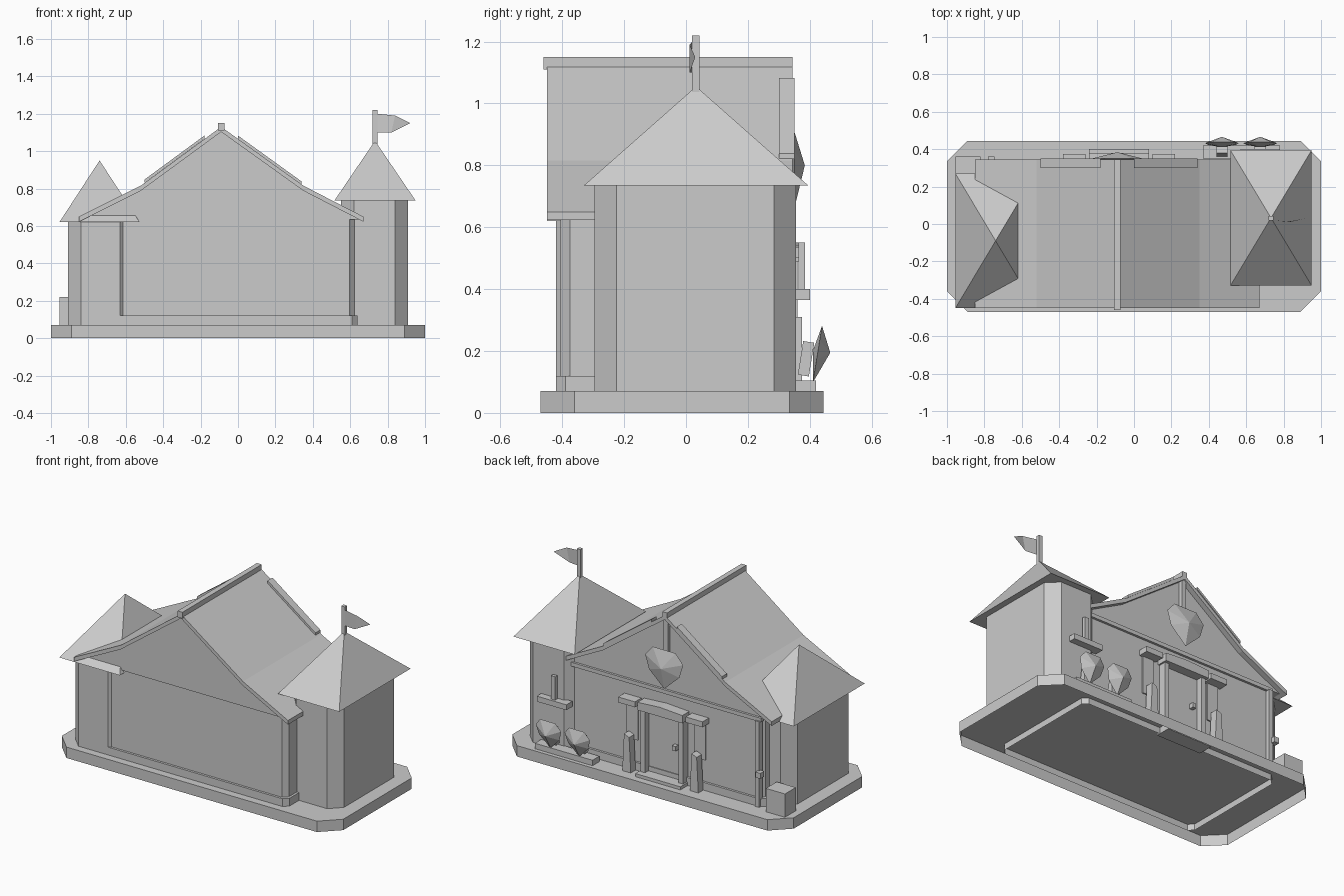
import bpy
from mathutils import Matrix, Vector

cube = bpy.data.objects.get("Cube")
if cube:
    bpy.data.objects.remove(cube, do_unlink=True)

GREY = (0.6, 0.6, 0.6)
mat = bpy.data.materials.new("plain grey")
mat.use_nodes = True
mat.diffuse_color = (*GREY, 1)
mat.node_tree.nodes["Principled BSDF"].inputs["Base Color"].default_value = (*GREY, 1)


def add_mesh(name, verts, faces):
    mesh = bpy.data.meshes.new(name)
    mesh.from_pydata(verts, [], faces)
    mesh.materials.append(mat)
    obj = bpy.data.objects.new(name, mesh)
    bpy.context.collection.objects.link(obj)
    return obj


def upright(name, outline, low, high, open_bottom=False):
    """Extrude a counter-clockwise plan outline upwards."""
    n = len(outline)
    verts = [(x, y, z) for z in (low, high) for x, y in outline]
    faces = [(i, (i + 1) % n, (i + 1) % n + n, i + n) for i in range(n)]
    faces.append(tuple(range(n, 2 * n)))
    if not open_bottom:
        faces.append(tuple(reversed(range(n))))
    return add_mesh(name, verts, faces)


def along_y(name, section, front, back):
    """Extrude a counter-clockwise x-z section from front to back."""
    n = len(section)
    verts = [(x, y, z) for y in (front, back) for x, z in section]
    faces = [((i + 1) % n, i, i + n, (i + 1) % n + n) for i in range(n)]
    faces += [tuple(range(n)), tuple(reversed(range(n, 2 * n)))]
    return add_mesh(name, verts, faces)


def box(name, x0, x1, y0, y1, z0, z1):
    return upright(name, [(x0, y0), (x1, y0), (x1, y1), (x0, y1)], z0, z1)


def chamfered(x0, x1, y0, y1, c):
    return [(x0 + c, y0), (x1 - c, y0), (x1, y0 + c), (x1, y1 - c),
            (x1 - c, y1), (x0 + c, y1), (x0, y1 - c), (x0, y0 + c)]


def pyramid(name, x0, x1, y0, y1, low, apex):
    verts = [(x0, y0, low), (x1, y0, low), (x1, y1, low), (x0, y1, low),
             ((x0 + x1) / 2, (y0 + y1) / 2, apex)]
    faces = [(0, 1, 4), (1, 2, 4), (2, 3, 4), (3, 0, 4), (3, 2, 1, 0)]
    return add_mesh(name, verts, faces)


def shield(name, centre, width, height, bulge, tilt=0):
    """Faceted shield with its bulge towards the back of the house."""
    rim = [(0, -.5), (-.4, -.1), (-.5, .25), (-.3, .5), (.3, .5), (.5, .25), (.4, -.1)]
    n = len(rim)
    verts = [(x * width, 0, z * height) for x, z in rim]
    verts += [(0, bulge, 0.06 * height), (0, -bulge * 0.4, 0.06 * height)]
    faces = [(i, (i + 1) % n, n) for i in range(n)]
    faces += [((i + 1) % n, i, n + 1) for i in range(n)]
    obj = add_mesh(name, verts, faces)
    obj.data.transform(Matrix.Translation(Vector(centre)) @ Matrix.Rotation(tilt, 4, 'X'))
    return obj


# Hollow base, plinth and house body
upright("base", chamfered(-1, 1, -.47, .445, .11), 0, .07, True)
upright("plinth", chamfered(-.78, .64, -.42, .325, .03), .03, .12, True)
upright("house_walls", chamfered(-.76, .625, -.405, .31, .03), .07, .64)

# Main roof with a slight kink on both slopes, and the gables under it
slope = [(.67, .65), (.35, .815), (-.09, 1.13), (-.52, .815), (-.85, .65)]
under = [(x, z - .027) for x, z in reversed(slope)]
along_y("main_roof", slope + under, -.45, .345)
along_y("gables", slope_in := [(x, z - .015) for x, z in slope], -.412, .31)
box("ridge_beam", -.107, -.073, -.46, .345, 1.11, 1.15)

# Raised strips along the back edge of the roof
for name, x0, z0, x1, z1 in (("left_roof_strip", .0, 1.075, .34, .83),
                             ("right_roof_strip", -.5, .84, -.18, 1.075)):
    along_y(name, [(x0, z0 - .01), (x1, z1 - .01), (x1, z1 + .008), (x0, z0 + .008)], .30, .35)

# Towers with pyramid roofs
upright("large_tower", chamfered(.55, .91, -.295, .355, .07), .07, .74)
pyramid("large_tower_roof", .515, .95, -.33, .395, .735, 1.055)
upright("small_tower", chamfered(-.91, -.56, -.42, .24, .07), .07, .63)
pyramid("small_tower_roof", -.955, -.525, -.45, .27, .62, .95)

# Flag
box("flag_pole", .72, .745, .02, .043, 1.0, 1.22)
flag_points = [(.745, .02, 1.1), (.82, .012, 1.1), (.92, .03, 1.15), (.84, .012, 1.19), (.745, .02, 1.2)]
add_mesh("flag", flag_points, [(0, 1, 3, 4), (1, 2, 3)])

# Back door, centred on x = -0.08
DOOR = -.08
box("door_step", DOOR - .16, DOOR + .16, .30, .40, .03, .09)
box("door_panel", DOOR - .12, DOOR + .12, .30, .32, .09, .49)
along_y("door_lintel", [(DOOR - .16, .49), (DOOR + .16, .49), (DOOR + .16, .54),
                        (DOOR, .55), (DOOR - .16, .54)], .30, .38)
box("door_knob", DOOR - .09, DOOR - .065, .32, .35, .28, .31)

# Parts repeated on both sides of the door
for side, s in (("left", 1), ("right", -1)):
    jamb, win = DOOR + s * .135, DOOR + s * .24
    box(side + "_door_jamb", jamb - .015, jamb + .015, .30, .36, .07, .50)
    box(side + "_window", win - .04, win + .04, .30, .318, .26, .51)
    box(side + "_window_ledge", win - .06, win + .06, .30, .375, .50, .535)
    x0, x1 = win - .03, win + .03
    along_y(side + "_bollard", [(x0, .07), (x1, .07), (x1 - .012, .31), (x0 + .012, .295)], .325, .375)

# Timber framing on the back gable
box("gable_post", -.105, -.075, .30, .335, .85, 1.1)
box("gable_beam", -.76, .60, .30, .325, .615, .64)
box("back_corner_post", -.755, -.725, .30, .335, .07, .62)
box("lantern", -.78, -.745, .32, .36, .27, .305)
shield("gable_shield", (-.09, .35, .785), .27, .25, .034)

# Shield stand and shelf behind the large tower
box("shield_stand", .37, .78, .35, .42, .07, .105)
for side, x in (("left", .675), ("right", .47)):
    shield(side + "_shield", (x, .425, .19), .18, .185, .04, -.16)
    brace = box(side + "_shield_brace", x - .03, x + .03, -.018, .018, -.055, .055)
    brace.data.transform(Matrix.Translation((x * 0, .388, .175)) @ Matrix.Rotation(-.16, 4, 'X'))
box("shelf", .57, .78, .34, .40, .365, .40)
box("shelf_upright", .66, .69, .363, .385, .40, .55)

# Crate on the corner of the base
box("crate", -.955, -.82, .25, .36, .07, .22)
